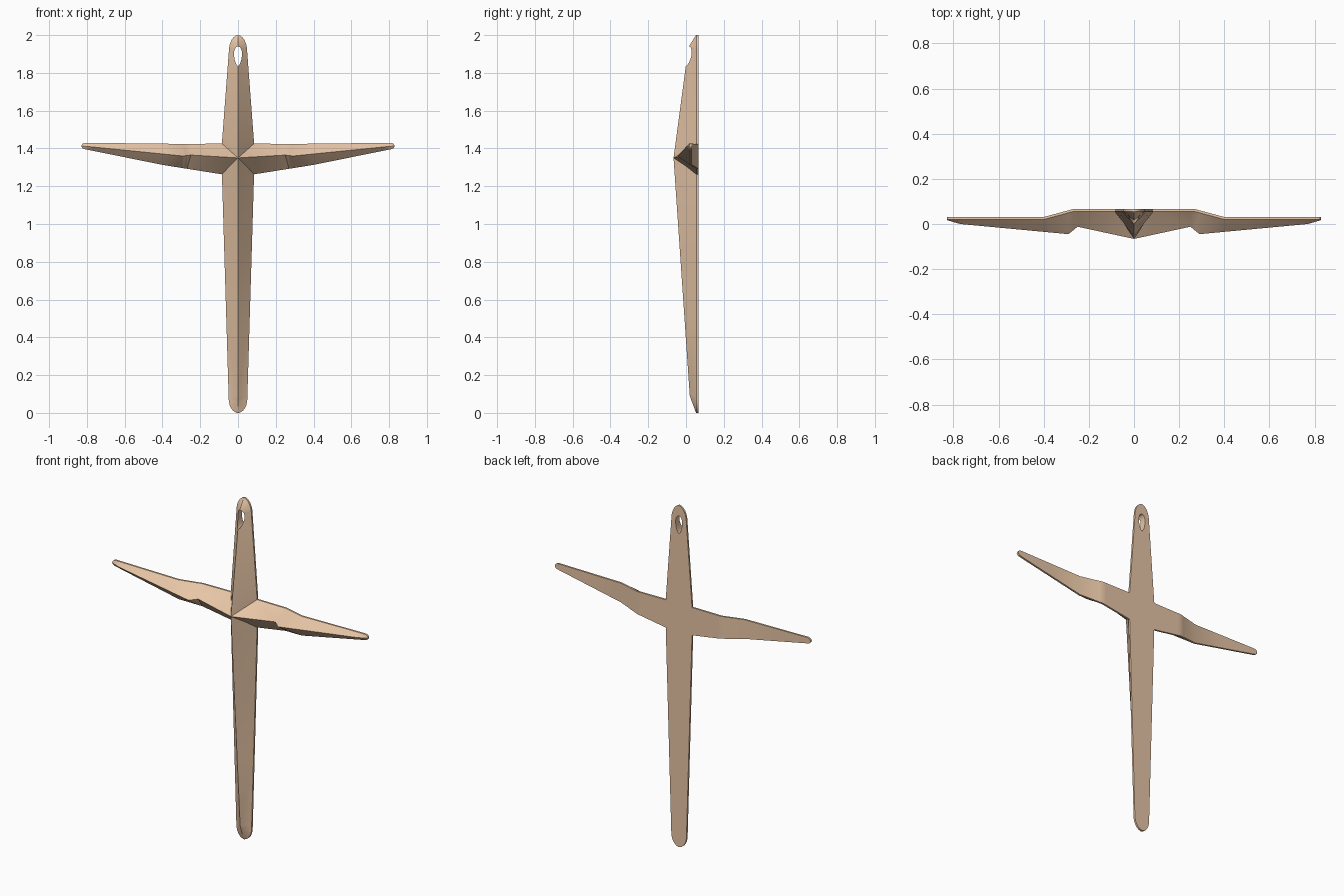
import bpy, bmesh, math
from mathutils import Vector

if "Cube" in bpy.data.objects:
    bpy.data.objects.remove(bpy.data.objects["Cube"])

BACK, RIM = 0.066, 0.055


def lerp(table, t):
    """Piecewise-linear lookup in a list of (t, value)."""
    for (a, va), (b, vb) in zip(table, table[1:]):
        if t <= b:
            return va + (vb - va) * (t - a) / (b - a)
    return table[-1][1]


def loft(name, rings):
    bm = bmesh.new()
    loops = [[bm.verts.new(p) for p in ring] for ring in rings]
    n = len(loops[0])
    for a, b in zip(loops, loops[1:]):
        for i in range(n):
            bm.faces.new((a[i], a[(i + 1) % n], b[(i + 1) % n], b[i]))
    bm.faces.new(loops[0])
    bm.faces.new(loops[-1])
    bmesh.ops.triangulate(bm, faces=bm.faces[:])
    bmesh.ops.recalc_face_normals(bm, faces=bm.faces[:])
    me = bpy.data.meshes.new(name)
    bm.to_mesh(me)
    bm.free()
    ob = bpy.data.objects.new(name, me)
    bpy.context.collection.objects.link(ob)
    return ob


def boolean(ob, other, op):
    m = ob.modifiers.new(op, 'BOOLEAN')
    m.operation, m.object, m.solver = op, other, 'EXACT'
    bpy.context.view_layer.objects.active = ob
    bpy.ops.object.modifier_apply(modifier=m.name)
    bpy.data.objects.remove(other)


# Upright shaft: five-sided section with a front ridge and rounded ends
width = [(0, 0.047), (1.26, 0.085), (1.43, 0.085), (2, 0.042)]
ridge = [(0, 0.053), (0.09, 0.02), (1.35, -0.066), (1.83, -0.002),
         (1.94, 0.015), (2, 0.053)]
CAP = 0.07
steps = [CAP * (1 - math.cos(math.radians(a))) for a in (5, 20, 35, 50, 65, 80, 90)]
steps[0] = 0
zs = steps + [0.09, 0.5, 0.9, 1.26, 1.35, 1.43, 1.6, 1.83] + [2 - s for s in reversed(steps)]
rings = []
for z in zs:
    e = min(z, 2 - z)
    k = math.sqrt(max(0.01, 1 - (1 - e / CAP) ** 2)) if e < CAP else 1
    w = lerp(width, z) * k
    rings.append([Vector(p) for p in ((-w, BACK, z), (w, BACK, z), (w, RIM, z),
                                      (0, lerp(ridge, z), z), (-w, RIM, z))])
cross = loft("cross_body", rings)

# Crossbar: stepped back, notched ridge, tapered rounded tips
top = [(0, 1.426), (0.3, 1.424), (0.81, 1.43)]
bottom = [(0, 1.25), (0.085, 1.263), (0.4, 1.313), (0.81, 1.396)]
spine = [(0, 1.35), (0.25, 1.365), (0.29, 1.36), (0.77, 1.408), (0.83, 1.413)]
back = [(0, BACK), (0.27, BACK), (0.4, 0.031), (0.83, 0.031)]
front = [(0, -0.066), (0.25, -0.012), (0.29, -0.045), (0.77, 0.0), (0.828, 0.017)]
half = [0.085, 0.25, 0.27, 0.29, 0.4, 0.6, 0.77, 0.81, 0.819, 0.825, 0.828]
rings = []
for x in [-h for h in reversed(half)] + [0] + half:
    a = abs(x)
    t, b, y = lerp(top, a), lerp(bottom, a), lerp(back, a)
    if a > 0.81:
        k = math.sqrt(max(0.04, 1 - ((a - 0.81) / 0.018) ** 2))
        mid, h = (t + b) / 2, (t - b) / 2 * k
        t, b = mid + h, mid - h
    rings.append([Vector(p) for p in ((x, y, b), (x, y, t), (x, y - 0.011, t),
                                      (x, lerp(front, a), lerp(spine, a)), (x, y - 0.011, b))])
boolean(cross, loft("crossbar", rings), 'UNION')

# Teardrop hanging hole
drop = []
for i in range(24):
    a = 2 * math.pi * i / 24
    c = math.cos(a)
    drop.append((0.025 * math.sin(a) * (0.82 + 0.22 * c), 1.888 + 0.052 * c))
boolean(cross, loft("hole_cutter", [[Vector((x, y, z)) for x, z in drop]
                                    for y in (-0.2, 0.2)]), 'DIFFERENCE')

# Bronze-tan finish
mat = bpy.data.materials.new("tan")
mat.diffuse_color = (0.8, 0.56, 0.38, 1)
mat.use_nodes = True
mat.node_tree.nodes["Principled BSDF"].inputs["Base Color"].default_value = mat.diffuse_color
cross.data.materials.clear()
cross.data.materials.append(mat)
for p in cross.data.polygons:
    p.material_index = 0
cross.select_set(True)
bpy.context.view_layer.objects.active = cross
bpy.ops.object.shade_smooth_by_angle(angle=math.radians(25))
